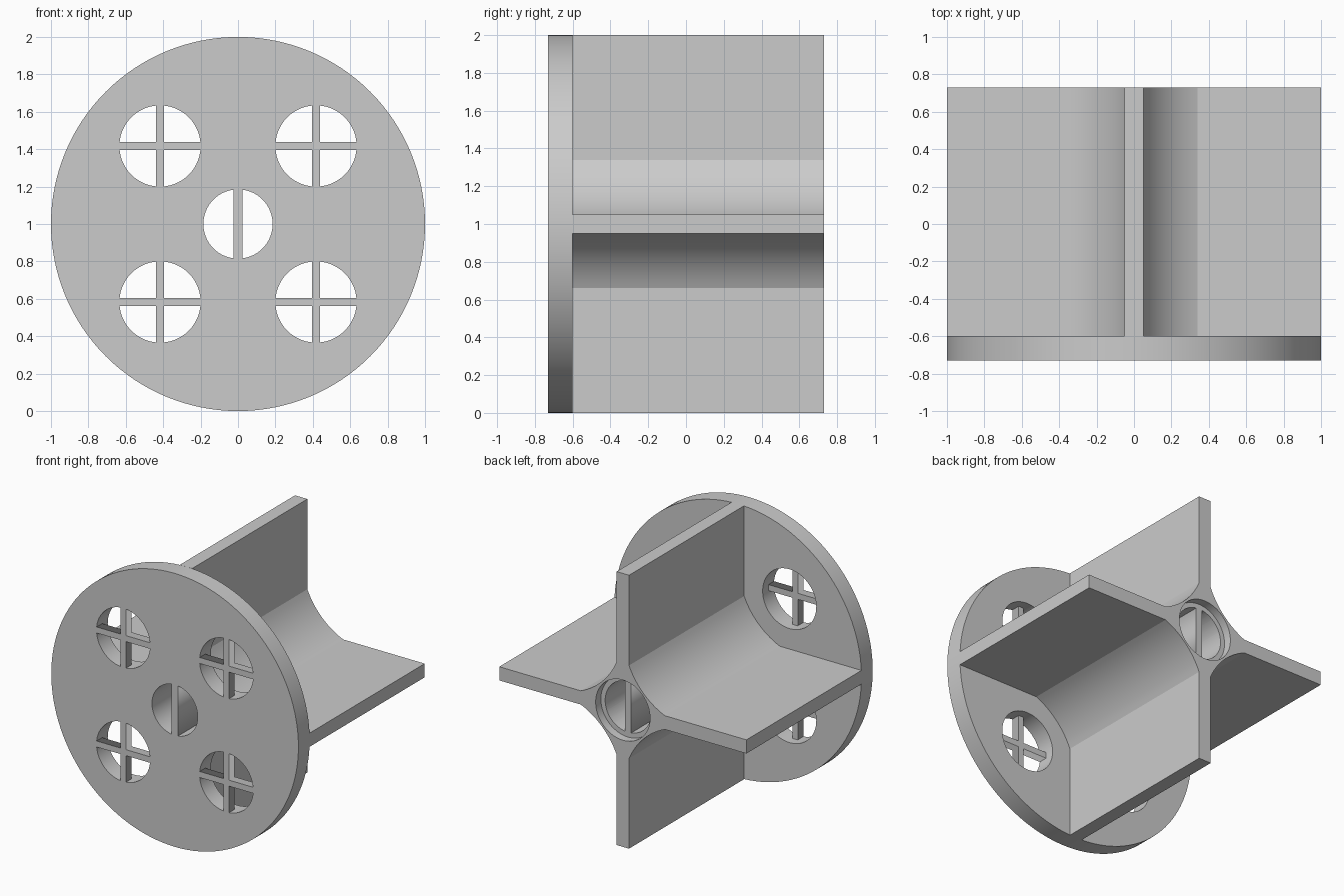
import bpy
from math import cos, sin, pi, radians

cube = bpy.data.objects.get("Cube")
if cube:
    bpy.data.objects.remove(cube, do_unlink=True)

FRONT, PLATE_BACK, STEP, BACK = -0.73, -0.6, 0.67, 0.73
BORE, COUNTERBORE, WINDOW, OFFSET = 0.185, 0.22, 0.217, 0.417

grey = bpy.data.materials.new("plain_grey")
grey.use_nodes = True
grey.diffuse_color = (0.6, 0.6, 0.6, 1)
grey.node_tree.nodes["Principled BSDF"].inputs["Base Color"].default_value = (0.6, 0.6, 0.6, 1)


def circle(r, cx=0, cz=0, n=96):
    return [(cx + r * cos(2 * pi * i / n), cz + r * sin(2 * pi * i / n)) for i in range(n)]


def rect(w, h):
    return [(-w, -h), (w, -h), (w, h), (-w, h)]


def quarter_turns(points):
    """Repeat a quadrant outline four times, turning clockwise."""
    out = []
    for _ in range(4):
        out += points
        points = [(z, -x) for x, z in points]
    return out


def extrude(name, outlines, y0, y1, at=(0, 0)):
    """Extrude filled outlines (inner ones are holes) from y0 to y1."""
    curve = bpy.data.curves.new(name, "CURVE")
    curve.dimensions = "2D"
    curve.fill_mode = "BOTH"
    curve.extrude = (y1 - y0) / 2
    for pts in outlines:
        spline = curve.splines.new("POLY")
        spline.points.add(len(pts) - 1)
        for p, (x, z) in zip(spline.points, pts):
            p.co = (x, z, 0, 1)
        spline.use_cyclic_u = True
    obj = bpy.data.objects.new(name, curve)
    obj.location = (at[0], (y0 + y1) / 2, 1 + at[1])
    obj.rotation_euler.x = pi / 2
    bpy.context.collection.objects.link(obj)
    bpy.ops.object.select_all(action="DESELECT")
    obj.select_set(True)
    bpy.context.view_layer.objects.active = obj
    bpy.ops.object.convert(target="MESH")
    obj = bpy.context.object
    bpy.ops.object.mode_set(mode="EDIT")
    bpy.ops.mesh.select_all(action="SELECT")
    bpy.ops.mesh.remove_doubles(threshold=0.0001)
    bpy.ops.mesh.normals_make_consistent(inside=False)
    bpy.ops.object.mode_set(mode="OBJECT")
    obj.data.materials.clear()
    obj.data.materials.append(grey)
    return obj


def smooth(obj):
    bpy.ops.object.select_all(action="DESELECT")
    obj.select_set(True)
    bpy.context.view_layer.objects.active = obj
    bpy.ops.object.shade_smooth_by_angle(angle=radians(14))


corners = [(sx * OFFSET, sz * OFFSET) for sx in (-1, 1) for sz in (-1, 1)]

# Round front plate with a centre bore and four windows
plate = extrude("front_plate",
                [circle(1, n=128), circle(BORE)] + [circle(WINDOW, *c) for c in corners],
                FRONT, PLATE_BACK)
smooth(plate)

# Four fins joined by shallow concave fillets around the bore
half, fillet_r, fillet_c, sweep = 0.05, 0.547, 0.5537, 22
arc = [(fillet_c + fillet_r * cos(a), fillet_c + fillet_r * sin(a))
       for a in (radians(225 - sweep + 2 * sweep * i / 14) for i in range(15))]
fins = extrude("fin_core",
               [quarter_turns([(half, 1)] + arc + [(1, half)]), circle(BORE)],
               PLATE_BACK, BACK)

# Shallow wider recess at the rear of the bore
cutter = extrude("recess_cutter", [circle(COUNTERBORE)], STEP, BACK + 0.1)
cutter.hide_render = True
cut = fins.modifiers.new("recess", "BOOLEAN")
cut.operation = "DIFFERENCE"
cut.solver = "EXACT"
cut.object = cutter
bpy.context.view_layer.objects.active = fins
bpy.ops.object.modifier_apply(modifier=cut.name)
bpy.data.objects.remove(cutter, do_unlink=True)
smooth(fins)

# Thin wall dividing the bore along its length
extrude("bore_divider", [rect(0.025, BORE)], FRONT, STEP)

# Cross bars filling the front half of each window
w = 0.022
for i, c in enumerate(corners):
    cross = quarter_turns([(w, WINDOW), (w, w), (WINDOW, w)])
    extrude(f"window_cross_{i + 1}", [cross], FRONT, (FRONT + PLATE_BACK) / 2, c)
